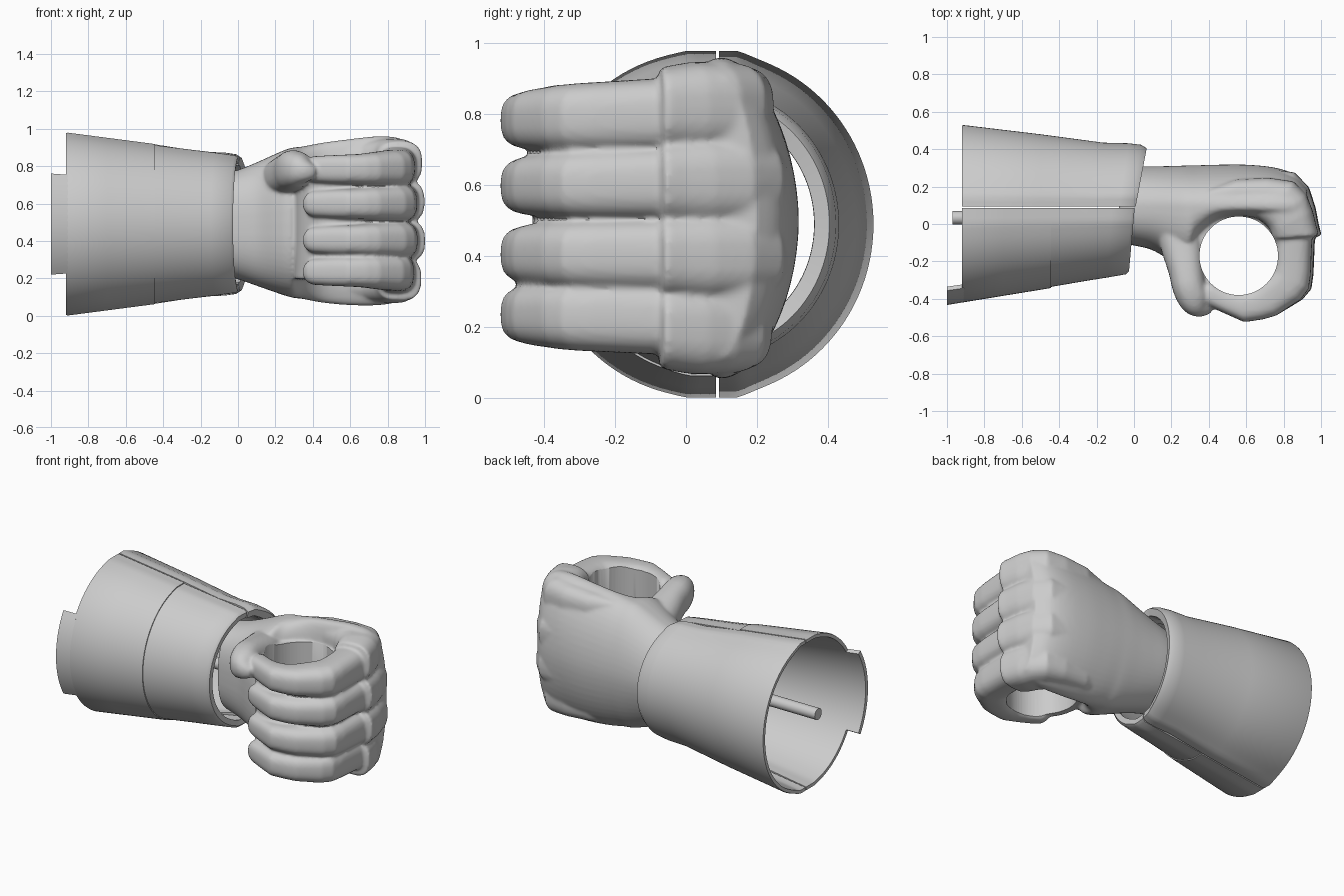
import bpy, bmesh, math
from mathutils import Vector

if "Cube" in bpy.data.objects:
    bpy.data.objects.remove(bpy.data.objects["Cube"])

grey = bpy.data.materials.new("plain_grey")
grey.diffuse_color = (0.6, 0.6, 0.6, 1)
grey.use_nodes = True
grey.node_tree.nodes["Principled BSDF"].inputs["Base Color"].default_value = grey.diffuse_color


def select(*obs):
    bpy.ops.object.select_all(action='DESELECT')
    for ob in obs:
        ob.select_set(True)
    bpy.context.view_layer.objects.active = obs[0]


def finish(ob, angle=38):
    select(ob)
    bpy.ops.object.shade_smooth_by_angle(angle=math.radians(angle))


def loft(name, rings):
    """Skin a list of closed rings and cap both ends."""
    bm = bmesh.new()
    rows = [[bm.verts.new(p) for p in r] for r in rings]
    n = len(rows[0])
    for a, b in zip(rows, rows[1:]):
        for i in range(n):
            j = (i + 1) % n
            bm.faces.new((a[i], a[j], b[j], b[i]))
    bm.faces.new(rows[0][::-1])
    bm.faces.new(rows[-1])
    bmesh.ops.recalc_face_normals(bm, faces=bm.faces)
    me = bpy.data.meshes.new(name)
    bm.to_mesh(me)
    bm.free()
    ob = bpy.data.objects.new(name, me)
    bpy.context.collection.objects.link(ob)
    me.materials.append(grey)
    finish(ob)
    return ob


def sample(stations, steps):
    """Catmull-Rom interpolation of a list of number tuples."""
    pts = [stations[0]] + list(stations) + [stations[-1]]
    out = []
    for k in range(1, len(pts) - 2):
        for s in range(steps):
            t = s / steps
            out.append([0.5 * (2 * b + (c - a) * t + (2 * a - 5 * b + 4 * c - d) * t * t
                               + (3 * b - a - 3 * c + d) * t ** 3)
                        for a, b, c, d in zip(*pts[k - 1:k + 3])])
    out.append(list(stations[-1]))
    return out


def squircle(n, power, back_power=None):
    """Unit rounded-square outline; the +first-axis half may use another power."""
    res = []
    for i in range(n):
        a = 2 * math.pi * i / n
        c, s = math.cos(a), math.sin(a)
        p = back_power if back_power and c > 0 else power
        res.append((math.copysign(abs(c) ** (2 / p), c), math.copysign(abs(s) ** (2 / p), s)))
    return res


# ---- Forearm cuff: tapered shells swept around the arm ----
def shell(name, profile, front, slant, tab=None, count=56):
    """profile: (x, inset) loop; each point is swept round a tapering ellipse."""
    ycut = 0.085 if front else 0.093
    rings = []
    for k in range(count + 1):
        ring = []
        for x, inset in profile:
            f = (x + 0.92) / 0.92
            cy = 0.055 + 0.02 * f
            ry, rz = 0.475 - 0.13 * f - inset, 0.49 - 0.12 * f - inset
            a0 = math.acos((ycut - cy) / ry)
            lo, hi = (a0, 2 * math.pi - a0) if front else (-a0, a0)
            if tab:
                lo, hi = math.pi - tab, math.pi + tab
            a = lo + (hi - lo) * k / count
            y = cy + ry * math.cos(a)
            dz = rz * math.sin(a)
            # flattened strip beside the seam
            flat = min(rz, abs(dz) + 0.02 * math.exp(-((y - 0.09) / 0.07) ** 2))
            if abs(dz) > 0.7 * rz:
                dz = math.copysign(flat, dz)
            shift = slant * (y - 0.1) * max(0, 1 + 2.2 * min(x, 0))
            ring.append((x + shift, y, 0.49 + dz))
        rings.append(ring)
    return loft(name, rings)


shell("cuff_back", [(-0.92, 0.004), (-0.91, 0), (-0.5, 0), (-0.2, 0.009), (-0.08, -0.002),
                    (-0.02, -0.001), (0.01, 0.014), (0.0, 0.058), (-0.06, 0.066),
                    (-0.2, 0.045), (-0.5, 0.03), (-0.92, 0.025)], False, 0.19)
shell("cuff_front_rear_part", [(-0.92, 0.004), (-0.91, 0), (-0.7, 0), (-0.445, 0),
                               (-0.445, 0.035), (-0.7, 0.03), (-0.92, 0.025)], True, 0)
shell("cuff_front_wrist_part", [(-0.45, 0.006), (-0.25, 0.005), (-0.12, 0.003), (-0.01, 0.003),
                                (0.005, 0.015), (0.0, 0.05), (-0.2, 0.04), (-0.45, 0.033)],
      True, 0.09)
shell("cuff_tab", [(-1.0, 0.0), (-0.91, 0.0), (-0.91, 0.025), (-1.0, 0.025)], True, 0, 0.57, 16)

# ---- Mounting peg inside the cuff ----
loft("mounting_peg", [[(x, 0.033 + 0.036 * math.cos(i * math.pi / 12),
                        0.49 + 0.036 * math.sin(i * math.pi / 12)) for i in range(24)]
                      for x in (-0.97, 0.02)])

# ---- Palm with an arched back: x, front y, back y, bottom z, top z ----
palm_stations = [(-0.08, -0.10, 0.295, 0.215, 0.76), (0.0, -0.115, 0.306, 0.195, 0.78),
                 (0.1, -0.14, 0.308, 0.16, 0.82), (0.2, -0.20, 0.31, 0.125, 0.865),
                 (0.26, -0.23, 0.312, 0.105, 0.89), (0.30, -0.22, 0.313, 0.095, 0.90),
                 (0.345, -0.10, 0.314, 0.09, 0.905), (0.45, 0.01, 0.317, 0.07, 0.925),
                 (0.6, 0.03, 0.317, 0.056, 0.945), (0.75, 0.01, 0.302, 0.056, 0.96),
                 (0.86, -0.03, 0.265, 0.075, 0.95), (0.925, -0.03, 0.2, 0.11, 0.91)]
shape = squircle(56, 2.6, 1.85)
hand = [loft("hand", [[(x, 0.1 + c * ((y1 - 0.1) if c > 0 else (0.1 - y0)),
                        (z0 + z1) / 2 + s * (z1 - z0) / 2) for c, s in shape]
                      for x, y0, y1, z0, z1 in sample(palm_stations, 4)])]

# ---- Sleeve around the grip hole, joining palm heel and fingertips ----
hand.append(loft("grip_sleeve", [[(0.56 + 0.258 * math.cos(i * math.pi / 24),
                                   -0.17 + 0.258 * math.sin(i * math.pi / 24), z)
                                  for i in range(48)] for z in (0.195, 0.8)]))

# ---- Fingers: outer xy, inner xy, blend from knuckle to tip, half height ----
knuckle_path = [(0.4, 0.25, 0.4, 0.1, 0, 0.08), (0.55, 0.30, 0.5, 0.06, 0, 0.10),
                (0.72, 0.308, 0.66, 0.03, 0, 0.115),
                (0.86, 0.288, 0.70, 0.0, 0, 0.125), (0.937, 0.205, 0.72, -0.02, 0, 0.128),
                (0.972, 0.09, 0.73, -0.04, 0, 0.127), (0.988, 0.0, 0.735, -0.06, 0.05, 0.122),
                (1.004, -0.06, 0.74, -0.075, 0.08, 0.116), (0.975, -0.068, 0.74, -0.08, 0.1, 0.108)]
finger_path = [(0.970, 0.0, 0.73, -0.05, 0.1, 0.104), (0.967, -0.1, 0.75, -0.12, 0.2, 0.103),
               (0.960, -0.27, 0.745, -0.21, 0.5, 0.1), (0.949, -0.348, 0.735, -0.25, 0.6, 0.098),
               (0.90, -0.405, 0.70, -0.29, 0.7, 0.095), (0.76, -0.49, 0.64, -0.34, 0.9, 0.086),
               (0.69, -0.51, 0.61, -0.355, 1, 0.082), (0.59, -0.525, 0.55, -0.36, 1, 0.078),
               (0.50, -0.485, 0.49, -0.35, 1, 0.075), (0.40, -0.44, 0.41, -0.31, 1, 0.07),
               (0.365, -0.42, 0.38, -0.315, 1, 0.057), (0.345, -0.39, 0.36, -0.33, 1, 0.028)]
finger_shape = squircle(28, 2.7)


def digit(name, path, z_root, z_tip, drop, pull):
    """drop lowers the back of the knuckle, pull draws the outside inwards."""
    rings = []
    for ox, oy, ix, iy, t, h in path:
        z = z_root + (z_tip - z_root) * t
        oy -= drop * min(1, max(0, oy / 0.25))
        ox -= pull * min(1, max(0, (ox - 0.8) / 0.15))
        rings.append([((ox + ix) / 2 + c * (ox - ix) / 2, (oy + iy) / 2 + c * (oy - iy) / 2,
                       z + s * h) for c, s in finger_shape])
    hand.append(loft(name, rings))


for label, z_knuckle, z_root, z_tip, drop, pull in (("index", 0.82, 0.8, 0.783, 0.06, 0.015),
                                                    ("middle", 0.612, 0.607, 0.598, 0.012, 0.003),
                                                    ("ring", 0.40, 0.402, 0.405, 0.012, 0),
                                                    ("little", 0.195, 0.225, 0.235, 0.065, 0.02)):
    digit(label + "_knuckle", knuckle_path, z_knuckle, z_tip, drop, pull)
    digit(label + "_finger", finger_path, z_root, z_tip, 0, pull)

# ---- Thumb: x, y, z, half width, half height along its curl ----
thumb = sample([(0.23, 0.0, 0.72, 0.12, 0.11), (0.26, -0.14, 0.75, 0.11, 0.105),
                (0.28, -0.25, 0.77, 0.095, 0.105), (0.297, -0.34, 0.78, 0.09, 0.105),
                (0.33, -0.41, 0.78, 0.083, 0.09), (0.37, -0.44, 0.772, 0.06, 0.06),
                (0.415, -0.45, 0.765, 0.025, 0.03)], 4)
rings = []
for i, (x, y, z, w, h) in enumerate(thumb):
    p, q = Vector(thumb[max(i - 1, 0)][:3]), Vector(thumb[min(i + 1, len(thumb) - 1)][:3])
    d = (q - p).normalized()
    u = d.cross(Vector((0, 0, 1))).normalized()
    v = u.cross(d)
    rings.append([Vector((x, y, z)) + u * w * c + v * h * s for c, s in squircle(24, 2.3)])
hand.append(loft("thumb", rings))

# ---- Fuse palm, fingers and thumb into one soft skin ----
select(*hand)
bpy.ops.object.join()
body = bpy.context.object
fuse = body.modifiers.new("fuse", 'REMESH')
fuse.mode, fuse.voxel_size = 'VOXEL', 0.0105
soften = body.modifiers.new("soften", 'SMOOTH')
soften.factor, soften.iterations = 0.5, 5

# ---- Round grip hole through the fist ----
bpy.ops.mesh.primitive_cylinder_add(vertices=64, radius=0.21, depth=2, location=(0.56, -0.17, 0.5))
cutter = bpy.context.object
cutter.name = "grip_hole_cutter"
cutter.hide_render = True
hole = body.modifiers.new("grip_hole", 'BOOLEAN')
hole.operation, hole.solver, hole.object = 'DIFFERENCE', 'EXACT', cutter
select(body)
for m in ("fuse", "soften", "grip_hole"):
    bpy.ops.object.modifier_apply(modifier=m)
body.data.materials.clear()
body.data.materials.append(grey)
finish(body, 45)
